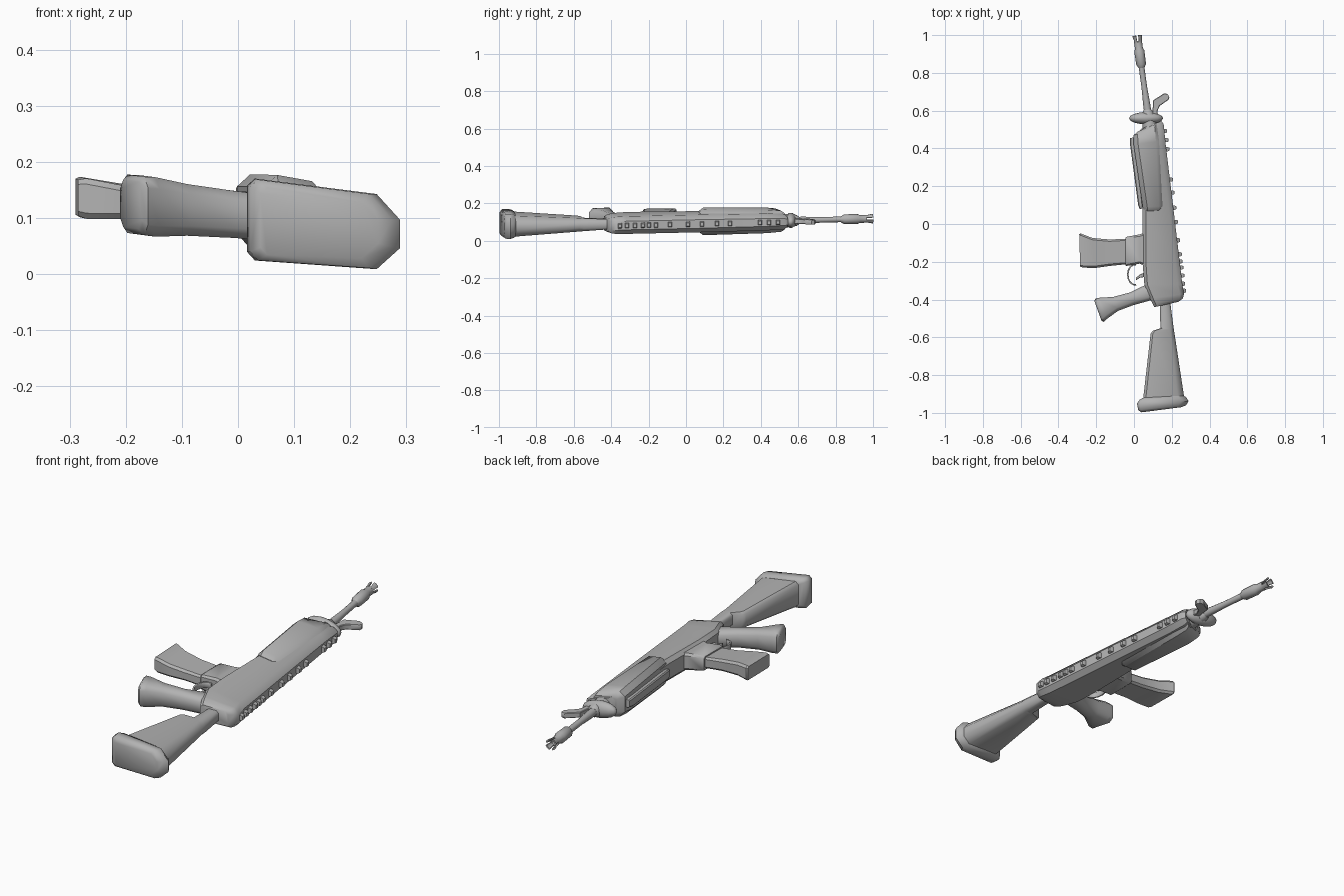
import bpy, bmesh, math
from mathutils import Vector

grey = bpy.data.materials.new("gunmetal_grey")
grey.diffuse_color = (0.45, 0.45, 0.45, 1)


def lean(x, y, w):
    """Height of the tilted middle plane plus an offset w."""
    return Vector((x, y, 0.10 - 0.1 * (x - 0.1) + 0.01 * y + w))


def finish(name, bm, angle=40):
    bmesh.ops.recalc_face_normals(bm, faces=bm.faces)
    me = bpy.data.meshes.new(name)
    bm.to_mesh(me)
    bm.free()
    me.materials.append(grey)
    ob = bpy.data.objects.new(name, me)
    bpy.context.collection.objects.link(ob)
    bpy.ops.object.select_all(action='DESELECT')
    ob.select_set(True)
    bpy.context.view_layer.objects.active = ob
    bpy.ops.object.shade_smooth_by_angle(angle=math.radians(angle))
    return ob


def skin(bm, rings, caps=True):
    rows = [[bm.verts.new(p) for p in r] for r in rings]
    n = len(rows[0])
    for a, b in zip(rows, rows[1:]):
        for i in range(n):
            bm.faces.new((a[i], a[(i + 1) % n], b[(i + 1) % n], b[i]))
    if caps:
        bm.faces.new(rows[0])
        bm.faces.new(rows[-1])


def loft(name, sections, angle=40):
    """Sections: ax, ay, bx, by, half height at a, at b, chamfer at a, at b."""
    bm = bmesh.new()
    rings = []
    for ax, ay, bx, by, ha, hb, ca, cb in sections:
        d = Vector((bx - ax, by - ay)).normalized()
        a, b = Vector((ax, ay)), Vector((bx, by))
        a2, b2 = a + d * ca, b - d * cb
        rings.append([lean(p.x, p.y, w) for p, w in (
            (a, ca - ha), (a2, -ha), (b2, -hb), (b, cb - hb),
            (b, hb - cb), (b2, hb), (a2, ha), (a, ha - ca))])
    skin(bm, rings)
    return finish(name, bm, angle)


# Bore line runs from the handguard to the muzzle
def bore(y):
    return lean(0.069 - 0.138 * (y - 0.62), y, 0.0)


axis = (bore(1.0) - bore(0.5)).normalized()
side = axis.cross(Vector((0, 0, 1))).normalized()
up = side.cross(axis)


def around(y, r, a):
    return bore(y) + (side * math.cos(a) + up * math.sin(a)) * r


def turned(name, profile, n=12):
    bm = bmesh.new()
    skin(bm, [[around(y, r, 2 * math.pi * i / n) for i in range(n)] for y, r in profile])
    return finish(name, bm)


# Stock and butt pad
loft("butt_pad", [
    (.040, -.997, .250, -.970, .060, .050, .012, .030),
    (.022, -.985, .275, -.960, .072, .066, .014, .042),
    (.016, -.950, .289, -.938, .073, .067, .014, .042),
    (.030, -.930, .278, -.920, .068, .062, .014, .040),
    (.048, -.920, .264, -.908, .062, .056, .014, .036)], 50)
loft("stock", [
    (.048, -.930, .266, -.920, .062, .056, .014, .034),
    (.088, -.580, .213, -.570, .040, .036, .012, .022),
    (.100, -.565, .211, -.558, .038, .035, .012, .020),
    (.140, -.552, .209, -.545, .034, .034, .012, .016),
    (.136, -.410, .190, -.400, .026, .026, .010, .010)], 50)

# Receiver, running under the handguard to the front
loft("receiver", [
    (.108, -.440, .235, -.412, .038, .034, .012, .012),
    (.100, -.425, .258, -.395, .046, .042, .014, .018),
    (.085, -.395, .265, -.370, .052, .046, .016, .022),
    (.055, -.320, .256, -.320, .054, .047, .016, .024),
    (.045, -.200, .242, -.200, .054, .047, .018, .024),
    (.045, .070, .210, .070, .054, .047, .018, .024),
    (.010, .420, .168, .420, .054, .045, .018, .024),
    (.005, .465, .157, .530, .050, .042, .018, .024),
    (.040, .505, .145, .545, .036, .032, .014, .016)])

# Bulged handguard
loft("handguard", [
    (.052, .068, .150, .072, .056, .052, .020, .020),
    (.046, .090, .168, .095, .073, .068, .024, .036),
    (-.002, .420, .150, .440, .066, .062, .024, .034),
    (-.004, .468, .138, .520, .060, .056, .024, .030),
    (.020, .490, .130, .535, .046, .044, .018, .020)])
loft("handguard_side_strip", [
    (.030, .080, .055, .082, .018, .018, .005, .005),
    (.022, .100, .055, .105, .022, .022, .005, .005),
    (-.022, .430, .010, .440, .022, .022, .005, .005),
    (-.020, .455, .010, .460, .018, .018, .005, .005)])

# Magazine well and magazine
loft("magazine_well", [
    (.070, -.040, .070, -.225, .044, .044, .012, .012),
    (.030, -.055, .030, -.210, .040, .040, .010, .010),
    (-.040, -.068, -.040, -.222, .036, .036, .008, .008),
    (-.046, -.072, -.046, -.218, .032, .032, .008, .008)])
loft("magazine", [
    (-.030, -.078, -.030, -.212, .026, .026, .008, .008),
    (-.130, -.082, -.130, -.222, .028, .026, .010, .010),
    (-.220, -.074, -.205, -.233, .032, .030, .010, .010),
    (-.283, -.050, -.270, -.231, .036, .036, .010, .010),
    (-.290, -.054, -.285, -.226, .032, .032, .008, .008)])

# Pistol grip
loft("grip", [
    (.110, -.300, .120, -.405, .040, .040, .014, .014),
    (.070, -.318, .085, -.405, .040, .040, .018, .018),
    (-.020, -.362, -.005, -.430, .042, .042, .018, .018),
    (-.110, -.386, -.085, -.460, .046, .046, .018, .018),
    (-.180, -.390, -.140, -.500, .053, .053, .020, .020),
    (-.204, -.394, -.160, -.518, .052, .052, .020, .020),
    (-.210, -.408, -.172, -.512, .042, .042, .016, .016)], 50)

# Trigger guard: a thin band bent round an arc, with the trigger inside
band = []
for i in range(9):
    a = math.radians(80 + i * 25)
    c, s = math.cos(a), math.sin(a)
    band.append((.005 + .042 * c, -.268 + .058 * s, .005 + .034 * c, -.268 + .050 * s,
                 .014, .014, .001, .001))
loft("trigger_guard", band, 50)
loft("trigger", [
    (.060, -.255, .060, -.280, .008, .008, .002, .002),
    (.030, -.268, .030, -.285, .008, .008, .002, .002),
    (.010, -.285, .012, -.297, .006, .006, .002, .002)])

# Barrel, muzzle sleeve and muzzle prongs
turned("barrel", [(.50, .020), (.63, .019), (.72, .015), (.86, .015)])
turned("muzzle_sleeve", [
    (.825, .014), (.845, .026), (.915, .027), (.930, .021), (.965, .021),
    (.965, .014), (.940, .013)])
bm = bmesh.new()
for k in range(4):
    arc = [math.radians(90 * k + 15 + 20 * j) for j in range(4)]
    skin(bm, [[around(y, .021 + g, a) for a in arc] +
              [around(y, .014 + g, a) for a in reversed(arc)]
              for y, g in ((.960, 0), (.975, .001), (.998, .006))])
finish("muzzle_prongs", bm)

# Front collar with pointed lugs on both sides
bm = bmesh.new()
bmesh.ops.create_uvsphere(bm, u_segments=16, v_segments=8, radius=1)
for v in bm.verts:
    x, y, z = v.co
    v.co = lean(.064 + .090 * x, .560 + .032 * y, .040 * z)
finish("front_collar", bm, 60)
turned("collar_neck", [(.50, .040), (.54, .036), (.59, .030), (.605, .020)])

# Bent front sight
loft("front_sight", [
    (.085, .575, .128, .570, .014, .014, .003, .003),
    (.098, .600, .124, .598, .013, .013, .003, .003),
    (.102, .655, .136, .625, .013, .013, .003, .003),
    (.160, .692, .183, .658, .013, .013, .003, .003),
    (.178, .688, .187, .672, .011, .011, .003, .003)])

# Row of rail studs along the sight side
studs = (-.353, -.316, -.273, -.230, -.198, -.160, -.086,
         .011, .086, .166, .235, .396, .444, .492)
bm = bmesh.new()
for y in studs:
    x = .218 - .118 * y
    rings = []
    for dx, h in ((-.025, .013), (.008, .013), (.016, .009)):
        rings.append([lean(x + dx, y + sy * h * .85, sz * h)
                      for sy, sz in ((-1, -1), (1, -1), (1, 1), (-1, 1))])
    skin(bm, rings)
finish("rail_studs", bm, 25)
